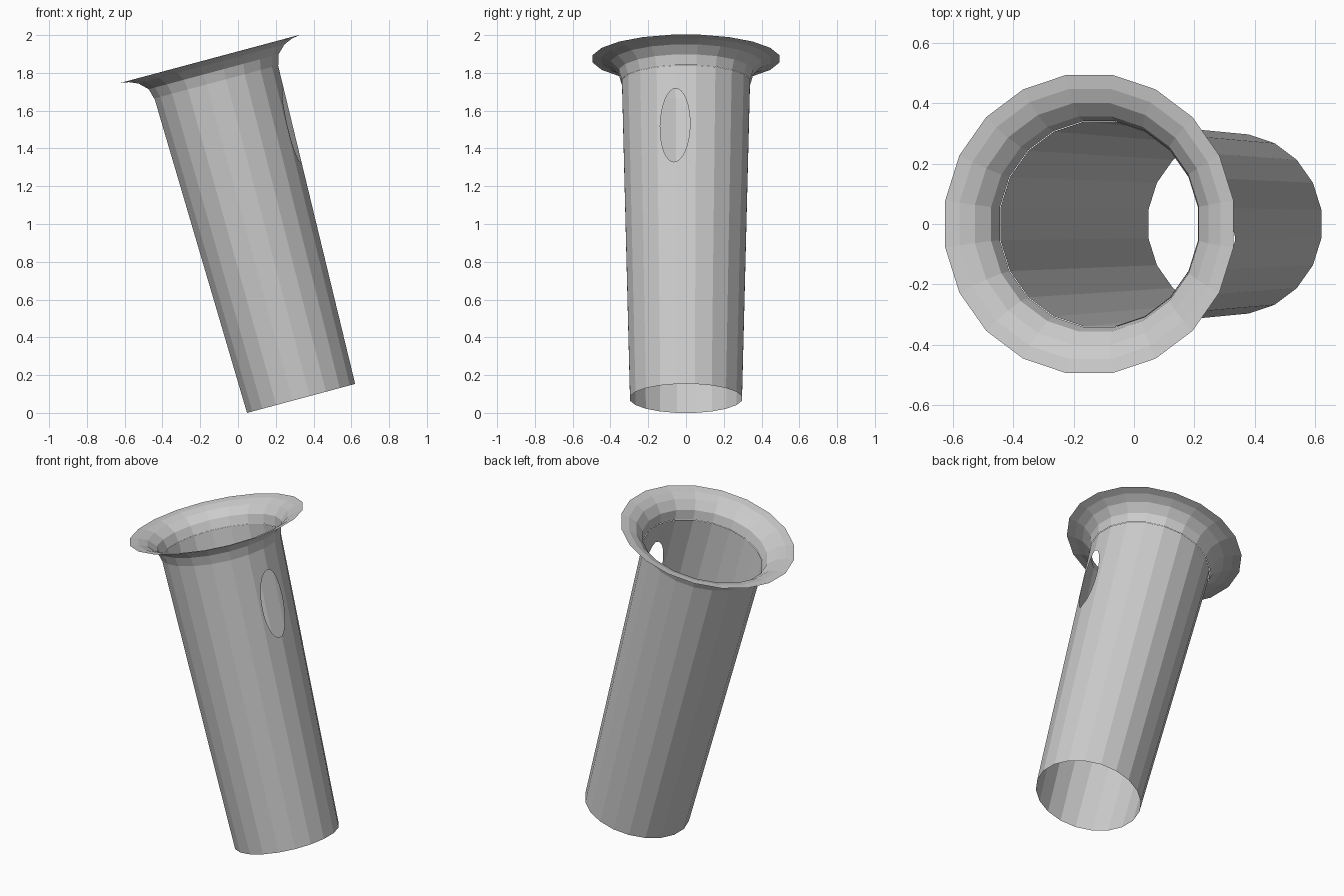
import bpy, bmesh, math
from mathutils import Matrix, Vector

if "Cube" in bpy.data.objects:
    bpy.data.objects.remove(bpy.data.objects["Cube"])

SIDES = 20
TILT = Matrix.Translation((0.334, 0, 0.0767)) @ Matrix.Rotation(math.radians(-15), 4, 'Y')


def lathe(profile):
    # open surface of revolution from (radius, height) pairs
    bm = bmesh.new()
    rings = []
    for r, h in profile:
        ring = []
        for i in range(SIDES):
            a = (i + 0.5) * 2 * math.pi / SIDES
            ring.append(bm.verts.new((r * math.cos(a), r * math.sin(a), h)))
        rings.append(ring)
    for lo, hi in zip(rings, rings[1:]):
        for i in range(SIDES):
            j = (i + 1) % SIDES
            bm.faces.new((lo[i], lo[j], hi[j], hi[i]))
    return bm


def cut_oval(bm, angle, height, half_w, half_h, lean, steps=32):
    # trim an oval window out of the wall, one straight cut per oval side
    out = Vector((math.cos(angle), math.sin(angle), 0))
    side = Vector((-math.sin(angle), math.cos(angle), 0))
    up = Vector((0, 0, 1))
    u = side * math.cos(lean) - up * math.sin(lean)
    v = up * math.cos(lean) + side * math.sin(lean)
    centre = up * height
    rim = [centre + u * half_w * math.cos(k * 2 * math.pi / steps)
           + v * half_h * math.sin(k * 2 * math.pi / steps) for k in range(steps)]
    inside = [f for f in bm.faces if f.calc_center_median().dot(out) > 0.15]
    for k in range(steps):
        p, q = rim[k], rim[(k + 1) % steps]
        n = (q - p).cross(out).normalized()
        if n.dot(p - centre) < 0:
            n.negate()
        geom = set(inside)
        for f in inside:
            geom.update(f.edges)
            geom.update(f.verts)
        res = bmesh.ops.bisect_plane(bm, geom=list(geom), dist=1e-6, plane_co=p, plane_no=n)
        faces = {g for g in res['geom'] if isinstance(g, bmesh.types.BMFace)}
        inside = [f for f in faces if (f.calc_center_median() - p).dot(n) < 0]
    bmesh.ops.delete(bm, geom=inside, context='FACES')


def finish(bm, name):
    bm.transform(TILT)
    me = bpy.data.meshes.new(name)
    bm.to_mesh(me)
    bm.free()
    ob = bpy.data.objects.new(name, me)
    bpy.context.collection.objects.link(ob)


# Tapered tube with an oval window near the top
tube = lathe([(0.30, 0), (0.343, 1.735)])
cut_oval(tube, math.radians(-10.3), 1.41, 0.08, 0.20, 0.025)
finish(tube, "tube")

# Flared mouth
finish(lathe([(0.345, 1.735), (0.36, 1.79), (0.405, 1.833), (0.453, 1.853), (0.50, 1.861)]),
       "flared_rim")
